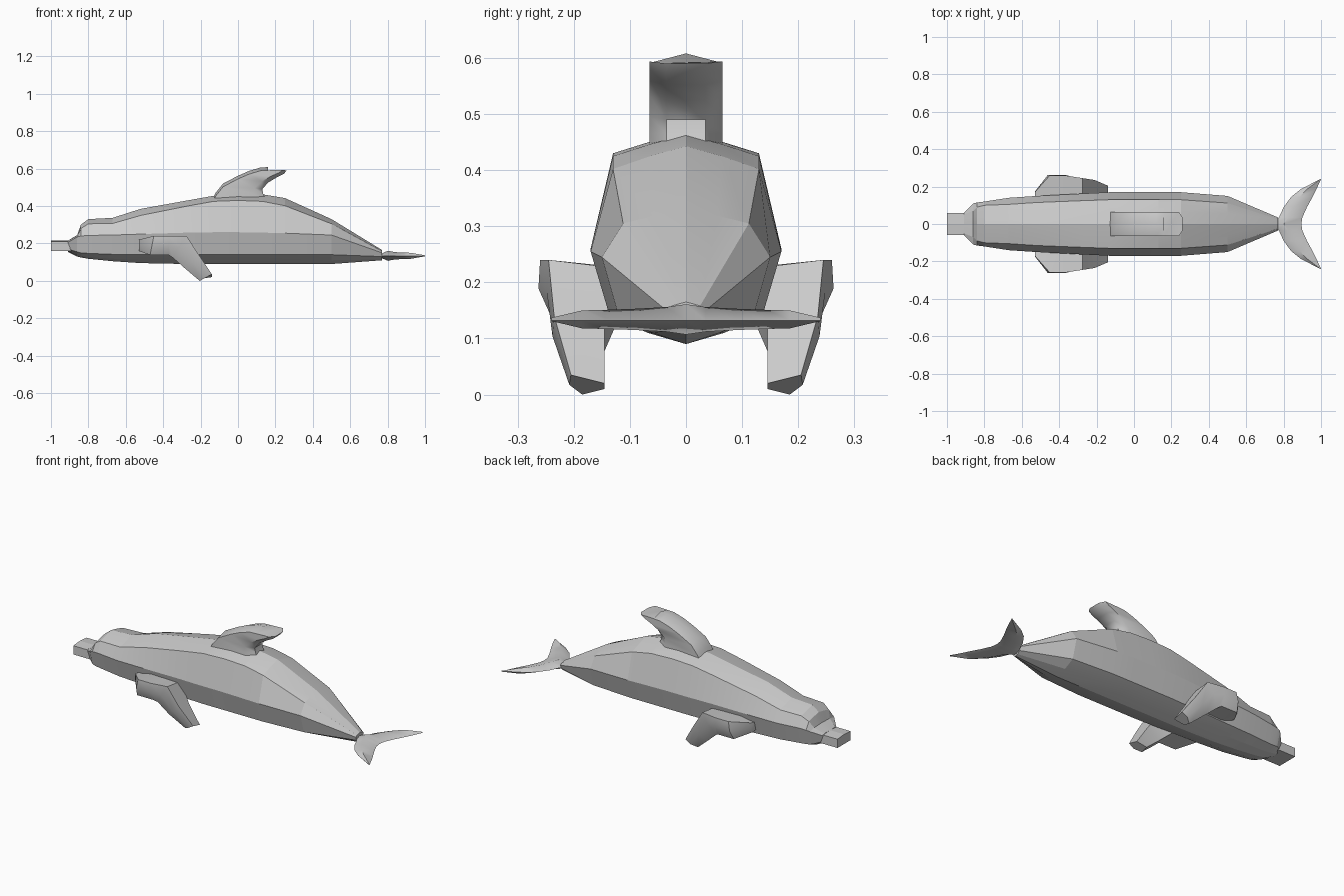
import bpy, bmesh, math

grey = bpy.data.materials.new("plain grey")
grey.diffuse_color = (0.6, 0.6, 0.6, 1)


def loft(name, rings, smooth=None):
    """Skin a list of equal-length closed rings and cap both ends."""
    bm = bmesh.new()
    vs = [[bm.verts.new(p) for p in r] for r in rings]
    n = len(vs[0])
    for a, b in zip(vs, vs[1:]):
        for i in range(n):
            j = (i + 1) % n
            bm.faces.new((a[i], a[j], b[j], b[i]))
    bm.faces.new(vs[0])
    bm.faces.new(vs[-1])
    bmesh.ops.recalc_face_normals(bm, faces=bm.faces[:])
    me = bpy.data.meshes.new(name)
    bm.to_mesh(me)
    bm.free()
    me.materials.append(grey)
    ob = bpy.data.objects.new(name, me)
    bpy.context.collection.objects.link(ob)
    if smooth:
        bpy.ops.object.select_all(action='DESELECT')
        ob.select_set(True)
        bpy.context.view_layer.objects.active = ob
        bpy.ops.object.shade_smooth_by_angle(angle=math.radians(smooth))
    return ob


# Body: x, top z, shoulder y/z, widest y/z, lower z, belly z
stations = [
    (-0.91, 0.215, 0.05, 0.214, 0.06, 0.205, 0.160, 0.155),
    (-0.86, 0.245, 0.07, 0.242, 0.11, 0.235, 0.145, 0.130),
    (-0.84, 0.300, 0.09, 0.280, 0.115, 0.240, 0.140, 0.125),
    (-0.80, 0.330, 0.10, 0.305, 0.12, 0.243, 0.137, 0.118),
    (-0.67, 0.337, 0.105, 0.307, 0.14, 0.245, 0.132, 0.105),
    (-0.52, 0.385, 0.115, 0.350, 0.150, 0.250, 0.130, 0.095),
    (-0.27, 0.430, 0.125, 0.400, 0.163, 0.258, 0.130, 0.090),
    (-0.13, 0.455, 0.130, 0.425, 0.170, 0.260, 0.130, 0.090),
    (0.00, 0.467, 0.130, 0.430, 0.170, 0.260, 0.130, 0.090),
    (0.13, 0.463, 0.130, 0.425, 0.170, 0.258, 0.130, 0.090),
    (0.25, 0.443, 0.130, 0.402, 0.170, 0.255, 0.130, 0.090),
    (0.50, 0.330, 0.112, 0.305, 0.150, 0.245, 0.130, 0.090),
    (0.77, 0.165, 0.025, 0.158, 0.035, 0.150, 0.120, 0.110),
]
body = []
for x, zt, ys, zs, ym, zm, zl, zb in stations:
    half = [(ys * 0.5, zt * 0.55 + zs * 0.45), (ys, zs), (ym, zm),
            (ym * 0.8, zl + 0.01), (ym * 0.4, zb + (zl - zb) * 0.5)]
    body.append([(x, 0, zt)] + [(x, y, z) for y, z in half] + [(x, 0, zb)]
                + [(x, -y, z) for y, z in reversed(half)])
loft("body", body, 8)

# Beak
loft("beak", [[(x, s * y, z) for s, z in ((1, 0.16), (1, 0.21), (0, 0.215), (-1, 0.21), (-1, 0.16))]
              for x, y in ((-1.0, 0.06), (-0.89, 0.06))])

# Dorsal fin: front x/z and back x/z per level
fin = []
for xf, zf, xb, zb in [(-0.15, 0.41, 0.16, 0.41), (-0.12, 0.47, 0.135, 0.465),
                       (-0.08, 0.52, 0.13, 0.49), (0.00, 0.562, 0.16, 0.525),
                       (0.06, 0.588, 0.205, 0.552), (0.12, 0.606, 0.245, 0.572),
                       (0.16, 0.608, 0.26, 0.590)]:
    cx, cz = xf + (xb - xf) * 0.8, zf + (zb - zf) * 0.8
    side = [(xf, 0.065, zf - 0.017), (cx, 0.065, cz), (xb, 0.035, zb)]
    fin.append([(xf, 0, zf)] + side + [(x, -y, z) for x, y, z in reversed(side)])
loft("dorsal_fin", fin, 50)

# Flippers: upper x/z, lower x/z, inner y, outer y
flip = [(-0.53, 0.22, -0.53, 0.16, 0.10, 0.17),
        (-0.45, 0.24, -0.47, 0.138, 0.10, 0.26),
        (-0.37, 0.24, -0.37, 0.138, 0.10, 0.26),
        (-0.275, 0.24, -0.35, 0.125, 0.12, 0.245),
        (-0.21, 0.14, -0.285, 0.068, 0.145, 0.235),
        (-0.14, 0.035, -0.205, 0.0, 0.145, 0.205)]
for label, s in (("left", 1), ("right", -1)):
    rings = []
    for xu, zu, xl, zl, yi, yo in flip:
        mx, mz = (xu + xl) / 2, (zu + zl) / 2
        rings.append([(xu, s * yi, zu - 0.015), (xu, s * yo, zu),
                      (mx, s * (yo + 0.003), mz), (xl, s * (yo - 0.02), zl), (xl, s * yi, zl + 0.01)])
    loft(label + "_flipper", rings, 40)

# Tail flukes: y, leading x, trailing x, half thickness
fluke = [(0.0, 0.74, 0.895, 0.027), (0.035, 0.775, 0.90, 0.022), (0.09, 0.80, 0.925, 0.019),
         (0.145, 0.84, 0.955, 0.017), (0.185, 0.89, 0.975, 0.016), (0.24, 0.995, 1.0, 0.003)]
stations = [(-y, a, b, t) for y, a, b, t in reversed(fluke[1:])] + fluke
loft("tail_flukes", [[(a, y, 0.134), (a * 0.6 + b * 0.4, y, 0.134 + t),
                      (b, y, 0.132), (a * 0.6 + b * 0.4, y, 0.134 - t)]
                     for y, a, b, t in stations], 45)
